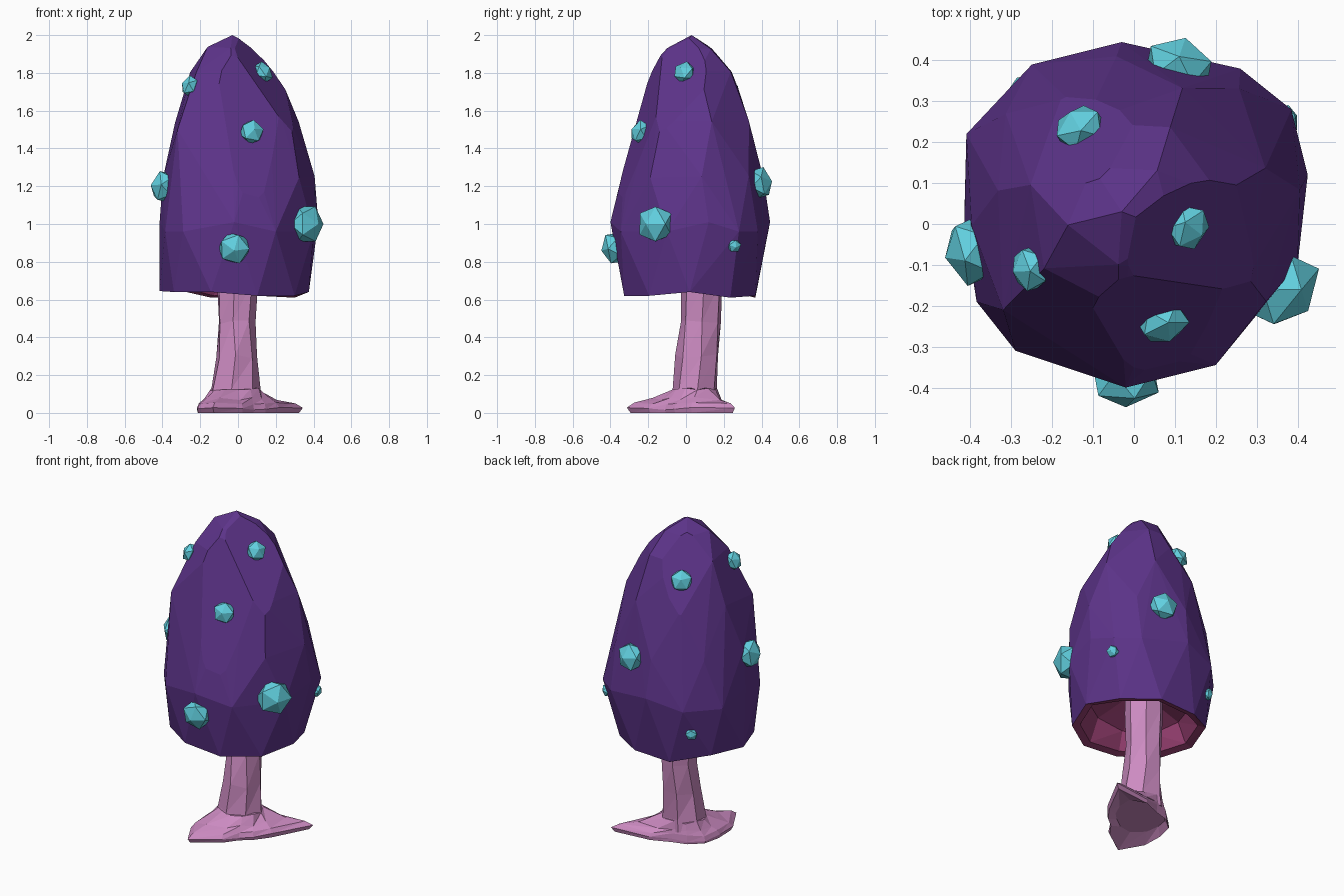
import bpy, bmesh, math, random
from mathutils import Vector, Matrix
from mathutils.bvhtree import BVHTree

if "Cube" in bpy.data.objects:
    bpy.data.objects.remove(bpy.data.objects["Cube"])

random.seed(4)


def material(name, rgb):
    m = bpy.data.materials.new(name)
    m.diffuse_color = (*rgb, 1)
    m.use_nodes = True
    m.node_tree.nodes["Principled BSDF"].inputs["Base Color"].default_value = m.diffuse_color
    return m


PURPLE = material("purple cap", (0.110, 0.034, 0.255))
MAROON = material("maroon gills", (0.31, 0.05, 0.165))
PINK = material("pink stem", (0.61, 0.26, 0.54))
CYAN = material("cyan spots", (0.12, 0.63, 0.74))


def finish(bm, name, *mats):
    me = bpy.data.meshes.new(name)
    bm.to_mesh(me)
    bm.free()
    ob = bpy.data.objects.new(name, me)
    bpy.context.collection.objects.link(ob)
    for m in mats:
        me.materials.append(m)
    return ob


def loft(name, rings, mat):
    """Skin a stack of equal-sided rings and close both ends."""
    bm = bmesh.new()
    vs = [[bm.verts.new(p) for p in r] for r in rings]
    n = len(rings[0])
    for a, b in zip(vs, vs[1:]):
        for i in range(n):
            j = (i + 1) % n
            bm.faces.new((a[i], a[j], b[j]))
            bm.faces.new((a[i], b[j], b[i]))
    bm.faces.new(vs[0])
    bm.faces.new(vs[-1])
    bmesh.ops.recalc_face_normals(bm, faces=bm.faces)
    return finish(bm, name, mat)


def ellipse(n, cx, cy, rx, ry, z, turn=0.0, jit=0.0):
    pts = []
    for i in range(n):
        a = 2 * math.pi * (i + turn) / n
        k = 1 + random.uniform(-jit, jit)
        pts.append((cx + rx * k * math.cos(a), cy + ry * k * math.sin(a),
                    z + random.uniform(-jit, jit)))
    return pts


def hull(points):
    bm = bmesh.new()
    for p in points:
        bm.verts.new(p)
    bmesh.ops.convex_hull(bm, input=bm.verts)
    bmesh.ops.delete(bm, geom=[v for v in bm.verts if not v.link_faces], context='VERTS')
    return bm


# Cap: faceted bullet made as the hull of a few irregular rings
belly = [(-.03, .445), (.26, .38), (.385, .28), (.425, .12), (.40, -.10), (.20, -.345),
         (-.02, -.40), (-.29, -.31), (-.385, -.19), (-.415, 0), (-.41, .22), (-.25, .39)]
pts = [(x, y, 0.96 + (0.05 if i % 3 == 0 else 0)) for i, (x, y) in enumerate(belly)]
for n, cx, cy, rx, ry, z, t, j in [(10, -0.02, 0.02, 0.395, 0.365, 0.64, 0.0, 0),
                                   (8, 0.005, 0.04, 0.405, 0.37, 1.25, 0.15, 0.01),
                                   (7, 0.0, 0.04, 0.335, 0.31, 1.54, 0.35, 0.01),
                                   (7, -0.025, 0.03, 0.24, 0.235, 1.81, 0.2, 0.01),
                                   (5, -0.03, 0.03, 0.135, 0.13, 1.935, 0.7, 0.01)]:
    pts += ellipse(n, cx, cy, rx, ry, z, t, j)
pts += [(-0.32, -0.21, 1.50), (-0.03, 0.03, 2.0)]
bm = hull(pts)
# broad flat facets sliced off the shoulders
for normal, d in [((0.8, -0.45, 0.6), 1.185), ((0.3, -0.9, 0.3), 0.678),
                  ((-0.5, 0.85, 0.5), 1.11)]:
    no = Vector(normal)
    bmesh.ops.bisect_plane(bm, geom=bm.verts[:] + bm.edges[:] + bm.faces[:],
                           plane_co=no * d / no.length_squared, plane_no=no, clear_outer=True)
    bmesh.ops.remove_doubles(bm, verts=bm.verts, dist=0.012)
    pts = [v.co.copy() for v in bm.verts]
    bm.free()
    bm = hull(pts)
bm.normal_update()
bmesh.ops.delete(bm, geom=[f for f in bm.faces if f.normal.z < -0.9], context='FACES')
bmesh.ops.recalc_face_normals(bm, faces=bm.faces)
skin = BVHTree.FromBMesh(bm)

# Hollow underside: ragged rim, thin lip, inner wall rising to the stem
edges = [e for e in bm.edges if e.is_boundary]
drop = [0.005, 0.0, 0.0, -0.02, -0.02, 0.0, -0.03, -0.02, -0.03, 0.015]
for i, v in enumerate(sorted({v for e in edges for v in e.verts},
                             key=lambda v: math.atan2(v.co.y - 0.021, v.co.x))):
    v.co.z += drop[i % 10]
scale = 1.0
for k, z in [(0.88, None), (0.74, 0.76), (0.28, 0.84)]:
    old = set(bm.faces)
    res = bmesh.ops.extrude_edge_only(bm, edges=edges)["geom"]
    edges = [g for g in res if isinstance(g, bmesh.types.BMEdge) and g.is_boundary]
    for v in (g for g in res if isinstance(g, bmesh.types.BMVert)):
        v.co = Vector((-0.015 + (v.co.x + 0.015) * k / scale,
                       0.03 + (v.co.y - 0.03) * k / scale,
                       v.co.z + 0.01 if z is None else z + random.uniform(-0.015, 0.015)))
    scale = k
    for f in set(bm.faces) - old:
        f.material_index = 1
for f in bmesh.ops.contextual_create(bm, geom=edges)["faces"]:
    f.material_index = 1
bmesh.ops.triangulate(bm, faces=[f for f in bm.faces if f.material_index == 1])
bmesh.ops.recalc_face_normals(bm, faces=bm.faces)
finish(bm, "mushroom_cap", PURPLE, MAROON)

# Stem: leaning seven-sided trunk
stem = [(-0.015, 0.045, 0.15, 0.13, 0.07, 0.1), (-0.015, 0.05, 0.135, 0.12, 0.13, 0.1),
        (-0.008, 0.06, 0.112, 0.118, 0.30, 0.2), (-0.008, 0.08, 0.10, 0.108, 0.48, 0.05),
        (-0.005, 0.085, 0.112, 0.11, 0.68, 0.1), (-0.005, 0.085, 0.112, 0.11, 0.86, 0.1)]
loft("stem", [ellipse(7, cx, cy, rx, ry, z, t, 0.012) for cx, cy, rx, ry, z, t in stem], PINK)

# Roots: flared foot with two long toes and a slightly arched sole
reach = [0.22, 0.43, 0.25, 0.18, 0.19, 0.21, 0.22, 0.27, 0.34, 0.20, 0.14, 0.16]
rings = []
for z, k in [(0.03, 0.3), (0.0, 0.92), (0.022, 1.0), (0.05, 0.84), (0.075, 0.45), (0.125, 0.0)]:
    r = []
    for i, d in enumerate(reach):
        a = math.radians(7 + 30 * i)
        out = Vector((d * math.cos(a), d * math.sin(a), 0))
        core = Vector((-0.015 + 0.135 * math.cos(a), 0.045 + 0.12 * math.sin(a), 0))
        p = core.lerp(out, k)
        p.z = z + (random.uniform(-0.008, 0.008) if z > 0.02 else 0)
        r.append(p)
    rings.append(r)
loft("root_base", rings, PINK)

# Spots: flattened icosahedra seated on the cap surface, (x, y, z, radius)
spots = [(0.38, -0.175, 1.00, 0.108), (-0.02, -0.39, 0.87, 0.09),
         (-0.41, -0.07, 1.20, 0.09), (0.07, -0.235, 1.485, 0.068),
         (0.135, -0.01, 1.805, 0.062), (-0.255, -0.11, 1.73, 0.06),
         (0.115, 0.41, 1.22, 0.09), (-0.13, 0.23, 1.70, 0.068),
         (0.385, 0.26, 0.88, 0.038), (-0.285, 0.355, 0.80, 0.038)]
for i, (x, y, z, r) in enumerate(spots):
    hit, normal, _, _ = skin.find_nearest(Vector((x, y, z)))
    turn = normal.to_track_quat('Z', 'Y').to_matrix().to_4x4()
    bm = bmesh.new()
    bmesh.ops.create_icosphere(bm, subdivisions=1, radius=r)
    bm.transform(Matrix.Translation(hit + normal * r * 0.1) @ turn
                 @ Matrix.Diagonal((1, 1, 0.75, 1)) @ Matrix.Rotation(i * 1.3, 4, 'Z'))
    finish(bm, f"cap_spot_{i + 1}", CYAN)
